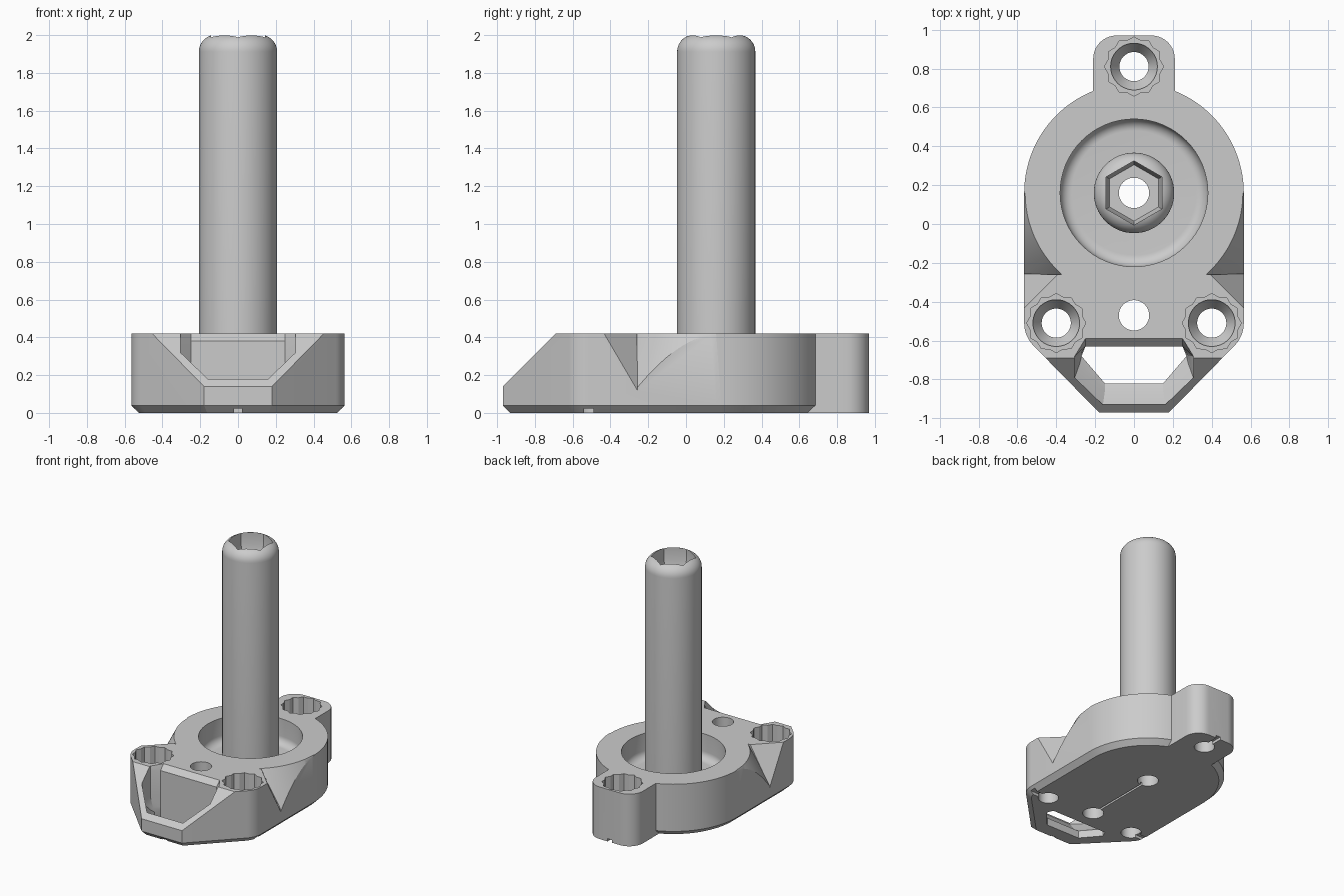
import bpy, bmesh
from math import sin, cos, pi, radians

old = bpy.data.objects.get("Cube")
if old:
    bpy.data.objects.remove(old, do_unlink=True)

GREY = (0.6, 0.6, 0.6, 1)
grey = bpy.data.materials.new("plain grey")
grey.use_nodes = True
grey.diffuse_color = GREY
grey.node_tree.nodes["Principled BSDF"].inputs["Base Color"].default_value = GREY

TOP = 0.42       # top of the base
FLOOR = 0.22     # floor of the round recess
AXIS = 0.16      # y of the post axis
BOLTS = [(0, 0.81), (0.4, -0.51), (-0.4, -0.51)]


def loft(name, rings):
    """Closed solid through matching rings of points."""
    bm = bmesh.new()
    loops = [[bm.verts.new(p) for p in ring] for ring in rings]
    n = len(loops[0])
    for a, b in zip(loops, loops[1:]):
        for i in range(n):
            j = (i + 1) % n
            bm.faces.new((a[i], a[j], b[j], b[i]))
    bm.faces.new(loops[0])
    bm.faces.new(loops[-1])
    bmesh.ops.recalc_face_normals(bm, faces=bm.faces)
    mesh = bpy.data.meshes.new(name)
    bm.to_mesh(mesh)
    bm.free()
    mesh.materials.append(grey)
    ob = bpy.data.objects.new(name, mesh)
    bpy.context.collection.objects.link(ob)
    return ob


def circle(r, z, c=(0, AXIS), n=64):
    return [(c[0] + r * cos(2 * pi * i / n), c[1] + r * sin(2 * pi * i / n), z) for i in range(n)]


def arc(cx, cy, r, a0, a1, n):
    angles = [radians(a0 + (a1 - a0) * i / n) for i in range(n + 1)]
    return [(cx + r * cos(a), cy + r * sin(a)) for a in angles]


def mirrored(half, z):
    """Close a right-hand half outline with its mirror image."""
    return [(x, y, z) for x, y in half] + [(-x, y, z) for x, y in reversed(half)]


def box(name, x0, x1, y0, y1, z0, z1):
    ring = [(x0, y0), (x1, y0), (x1, y1), (x0, y1)]
    return loft(name, [[(x, y, z) for x, y in ring] for z in (z0, z1)])


def combine(ob, other, operation="DIFFERENCE"):
    mod = ob.modifiers.new("cut", "BOOLEAN")
    mod.operation = operation
    mod.solver = "EXACT"
    mod.object = other
    bpy.context.view_layer.objects.active = ob
    bpy.ops.object.modifier_apply(modifier=mod.name)
    bpy.data.objects.remove(other, do_unlink=True)


def smooth(ob):
    bpy.ops.object.select_all(action="DESELECT")
    ob.select_set(True)
    bpy.context.view_layer.objects.active = ob
    bpy.ops.object.shade_smooth_by_angle(angle=radians(28))


# Base body: round back, tapered front, chamfered underside
def body_outline(inset, z):
    half = arc(0, AXIS, 0.565 - inset, 88.5, 0, 32)
    half += arc(0.4, -0.51, 0.165 - inset, 0, -45, 8)
    half.append((0.18 - 0.41 * inset, -0.97 + inset))
    return mirrored(half, z)


base = loft("base", [body_outline(0.04, 0), body_outline(0, 0.04), body_outline(0, TOP)])

# Rear lug
lug_half = [(0.21, 0.45)] + arc(0.09, 0.85, 0.12, 0, 90, 10)
combine(base, loft("lug", [mirrored(lug_half, z) for z in (0, TOP)]), "UNION")

# Sloping front
slope = [(-0.5, 0.61), (-1.2, -0.09), (-1.2, 0.61)]
combine(base, loft("slope_cutter", [[(x, y, z) for y, z in slope] for x in (-1, 1)]))

# Side notches: a cone-shaped flank and a slanted face behind each front corner
for side in (1, -1):
    flank = box("flank_cutter", 0.3 * side, 0.6 * side, -0.26, AXIS, 0.1, 0.5)
    combine(flank, loft("flank_cone", [circle(0.78, -0.02, n=128), circle(0.51, 0.52, n=128)]))
    combine(base, flank)
    cx, cy, cz, s = 0.6, -0.257, 0.5, 0.075
    corner = [(cx, cy, cz), (cx - s / 0.29, cy, cz), (cx, cy - s / 0.29, cz)]
    tip = (cx, cy, cz - s / 0.17)
    bm = bmesh.new()
    for p in corner + [tip]:
        bm.verts.new((p[0] * side, p[1], p[2]))
    bmesh.ops.convex_hull(bm, input=bm.verts)
    bmesh.ops.recalc_face_normals(bm, faces=bm.faces)
    mesh = bpy.data.meshes.new("corner_cutter")
    bm.to_mesh(mesh)
    bm.free()
    mesh.materials.append(grey)
    wedge = bpy.data.objects.new("corner_cutter", mesh)
    bpy.context.collection.objects.link(wedge)
    combine(base, wedge)

# Round recess with a filleted floor
fillet = [circle(x, z) for x, z in arc(0.32, FLOOR + 0.06, 0.06, -90, 0, 8)]
combine(base, loft("recess_cutter", fillet + [circle(0.38, 0.5)]))


# Front window
def window(back, front, wide, narrow, z):
    half = [(0.25, back), (wide, -0.68), (wide, front + 0.14), (narrow, front)]
    return mirrored(half, z)


combine(base, loft("window_cutter", [
    window(-0.63, -0.82, 0.27, 0.15, -0.1),
    window(-0.63, -0.82, 0.27, 0.15, 0.06),
    window(-0.63, -0.86, 0.28, 0.15, 0.09),
    window(-0.63, -0.93, 0.305, 0.16, 0.17),
    window(-0.63, -0.93, 0.305, 0.16, 0.38),
    window(-0.59, -0.93, 0.305, 0.16, TOP),
    window(-0.59, -0.93, 0.305, 0.16, 0.5)]))

# Fluted bolt pockets with countersunk holes
for c in BOLTS:
    flutes = []
    for i in range(24):
        r, a = (0.152, 0.137)[i % 2], 2 * pi * i / 24
        flutes.append((c[0] + r * cos(a), c[1] + r * sin(a)))
    combine(base, loft("pocket_cutter", [[(x, y, z) for x, y in flutes] for z in (0.17, 0.5)]))
    combine(base, loft("countersink_cutter", [
        circle(0.075, -0.1, c), circle(0.075, 0.09, c), circle(0.12, 0.16, c), circle(0.12, 0.2, c)]))

# Plain through holes
for c in ((0, -0.47), (0, AXIS)):
    combine(base, loft("hole_cutter", [circle(0.078, -0.1, c), circle(0.078, 0.5, c)]))

# Slits on the underside
slits = [(-0.008, 0.008, -0.42, 0.1), (-0.025, 0.025, -1, -0.92), (-0.02, 0.02, 0.86, 1),
         (0.46, 0.6, -0.54, -0.49), (-0.6, -0.46, -0.54, -0.49)]
for x0, x1, y0, y1 in slits:
    combine(base, box("slit_cutter", x0, x1, y0, y1, -0.05, 0.022))
smooth(base)

# Post with rounded top, hexagonal socket and bore
rounded = [circle(r, z) for r, z in arc(0.117, 1.912, 0.09, 0, 90, 10)]
post = loft("post", [circle(0.207, FLOOR)] + rounded)
combine(post, loft("bore_cutter", [circle(0.078, 0.1), circle(0.078, 2.1)]))


def hexagon(r, z):
    return [(r * sin(i * pi / 3), AXIS + r * cos(i * pi / 3), z) for i in range(6)]


combine(post, loft("socket_cutter", [hexagon(0.145, 1.84), hexagon(0.165, 1.9), hexagon(0.165, 2.1)]))
smooth(post)
